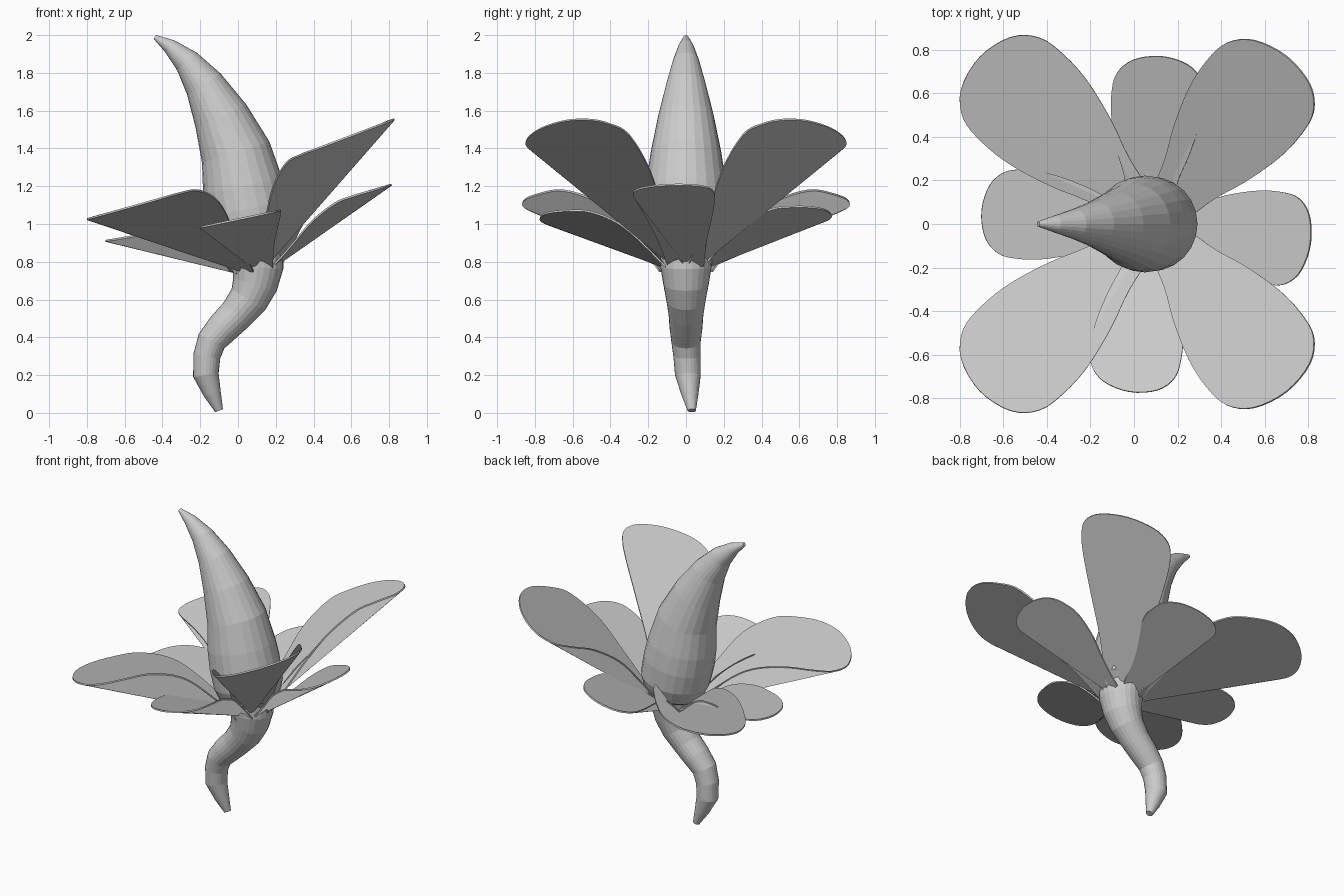
import bpy, bmesh
from math import sin, cos, tau
from mathutils import Vector

if "Cube" in bpy.data.objects:
    bpy.data.objects.remove(bpy.data.objects["Cube"])


def spline(pts, steps):
    """Catmull-Rom resampling of a short point list."""
    p = [Vector(q) for q in pts]
    p = [2 * p[0] - p[1]] + p + [2 * p[-1] - p[-2]]
    out = []
    for i in range(1, len(p) - 2):
        a, b, c, d = p[i - 1:i + 3]
        for k in range(steps):
            t = k / steps
            out.append(0.5 * (2 * b + (c - a) * t + (2 * a - 5 * b + 4 * c - d) * t * t
                              + (3 * b - a - 3 * c + d) * t ** 3))
    return out + [p[-2]]


def finish(name, bm):
    bmesh.ops.recalc_face_normals(bm, faces=bm.faces)
    me = bpy.data.meshes.new(name)
    bm.to_mesh(me)
    bm.free()
    ob = bpy.data.objects.new(name, me)
    bpy.context.collection.objects.link(ob)
    return ob


def tube(name, path, sides=24):
    """Round loft through rings given as (x, y, z, radius)."""
    pts = [Vector(p) for p in path]
    bm = bmesh.new()
    rings = []
    for i, p in enumerate(pts):
        t = (pts[min(i + 1, len(pts) - 1)] - pts[max(i - 1, 0)]).xyz
        n = Vector((t.z, 0, -t.x)).normalized()
        b = Vector((0, 1, 0))
        rings.append([bm.verts.new(p.xyz + p.w * (n * cos(tau * k / sides) + b * sin(tau * k / sides)))
                      for k in range(sides)])
    for r0, r1 in zip(rings, rings[1:]):
        for k in range(sides):
            j = (k + 1) % sides
            bm.faces.new((r0[k], r0[j], r1[j], r1[k]))
    bm.faces.new(rings[0])
    bm.faces.new(rings[-1])
    return finish(name, bm)


# Half outline of a petal: distance along, half width, edge height
HALF = [(.19, .26, .45), (.36, .62, .78), (.56, .92, .97), (.72, 1, 1), (.86, .93, 1), (.96, .6, 1)]


def petal(name, base, tip, half_width, rim, base_width):
    """Thin cupped petal: ruled from its root to a rim in the plane z = rim[0] + rim[1] * x."""
    B = Vector(base)
    axis = Vector((tip[0] - B.x, tip[1] - B.y, 0))
    side = Vector((axis.y, -axis.x, 0)).normalized() * half_width
    half = [(0, base_width, 0)] + [(t, w + base_width * (1 - w) * (t < .7), h) for t, w, h in HALF]
    outline = half + [(1, 0, 1)] + [(t, -s, h) for t, s, h in reversed(half)]
    rim_pts = []
    for t, s, h in spline(outline, 4):
        p = B + axis * t + side * s
        p.z = B.z + (rim[0] + rim[1] * p.x - B.z) * h
        rim_pts.append(p)
    # Newell normal of the whole blade, used for thickness and even shading
    loop = [B] + rim_pts
    nrm = sum((a.cross(b) for a, b in zip(loop, loop[1:] + loop[:1])), Vector()).normalized()
    bm = bmesh.new()
    layers = [[bm.verts.new(p + nrm * d) for p in loop] for d in (-.005, .005)]
    for lay in layers:
        for a, b in zip(lay[1:], lay[2:]):
            bm.faces.new((lay[0], a, b))
    lo, hi = layers
    for i in range(len(lo)):
        bm.faces.new((lo[i - 1], lo[i], hi[i], hi[i - 1]))
    ob = finish(name, bm)
    me = ob.data
    custom = []
    for f in me.polygons:
        n = f.normal.copy()
        if len(f.vertices) == 3:
            n = nrm if n.dot(nrm) > 0 else -nrm
        custom += [n] * len(f.vertices)
    me.normals_split_custom_set(custom)
    return ob


# Curved stem
tube("stem", [(-.1, .03, .012, .022), (-.135, .02, .1, .046), (-.17, .01, .2, .068),
              (-.165, .005, .3, .072), (-.14, 0, .38, .078), (-.08, 0, .45, .087),
              (-.01, 0, .52, .092), (.055, 0, .6, .105), (.09, 0, .68, .12),
              (.105, 0, .77, .135), (.1, 0, .84, .14)])

# Tall horn-shaped pod
tube("pod", [(.1, 0, .82, .12), (.09, 0, .86, .185), (.078, 0, .95, .217), (.05, 0, 1.08, .222),
             (.025, 0, 1.2, .214), (-.012, 0, 1.38, .187), (-.09, 0, 1.57, .148),
             (-.18, 0, 1.74, .105), (-.27, 0, 1.86, .07), (-.36, 0, 1.94, .04),
             (-.44, 0, 1.99, .012)])

# Four large diagonal petals
for s, label in ((-1, "front"), (1, "back")):
    petal("large_petal_right_" + label, (.15, .07 * s, .78), (.70, .77 * s), .275, (1.24, .38), .36)
    petal("large_petal_left_" + label, (.02, .075 * s, .75), (-.71, .765 * s), .275, (1.25, .28), .33)

# Four small petals between them
petal("small_petal_right", (.2, 0, .78), (.81, -.09), .215, (.965, .3), .45)
petal("small_petal_left", (0, 0, .74), (-.7, .06), .205, (1.03, .17), .4)
petal("small_petal_front", (.09, -.08, .76), (-.02, -.77), .21, (1.025, .21), .45)
petal("small_petal_back", (.07, .08, .76), (.12, .77), .21, (1.025, .21), .45)
